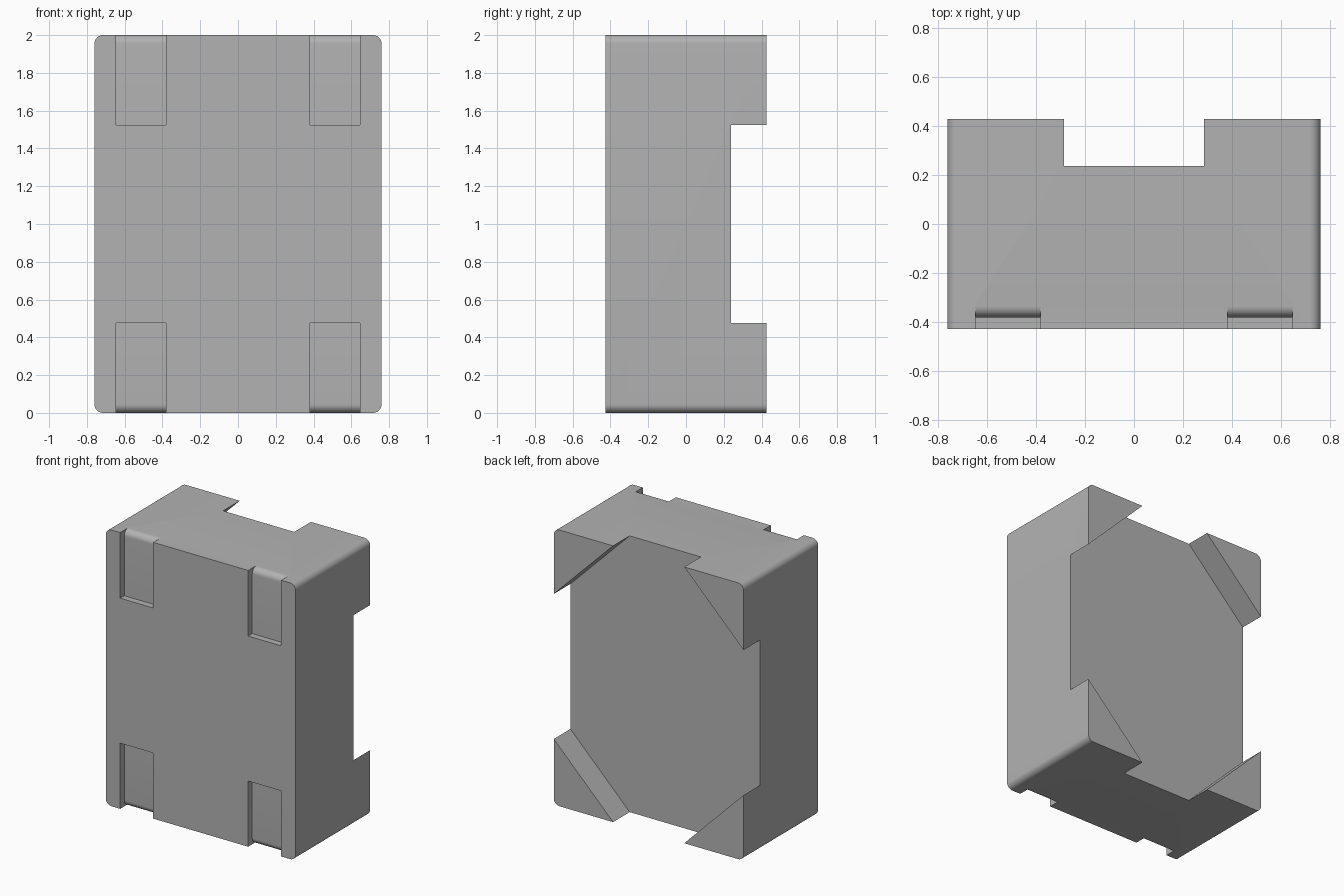
import bpy, math
from mathutils import Vector

if "Cube" in bpy.data.objects:
    bpy.data.objects.remove(bpy.data.objects["Cube"], do_unlink=True)

W, D, H = 0.76, 0.427, 1.0      # half sizes
R = 0.045                       # rounding radius
SEGMENTS = 10

grey = bpy.data.materials.new("plain grey")
grey.use_nodes = True
grey.diffuse_color = (0.45, 0.45, 0.45, 1)
grey.node_tree.nodes["Principled BSDF"].inputs["Base Color"].default_value = grey.diffuse_color


def arc(cu, cv, start, end):
    """Points of a rounded corner, in degrees."""
    angles = [math.radians(start + (end - start) * i / SEGMENTS) for i in range(SEGMENTS + 1)]
    return [(cu + R * math.cos(a), cv + R * math.sin(a)) for a in angles]


def prism(name, outline, low, high, place):
    """Extrude a 2D outline from low to high; place maps (u, v, w) to x, y, z."""
    n = len(outline)
    verts = [place(u, v, w) for w in (low, high) for u, v in outline]
    faces = [tuple(range(n)), tuple(reversed(range(n, 2 * n)))]
    faces += [(i, n + i, n + (i + 1) % n, (i + 1) % n) for i in range(n)]
    mesh = bpy.data.meshes.new(name)
    mesh.from_pydata([Vector(v) for v in verts], [], faces)
    mesh.materials.append(grey)
    obj = bpy.data.objects.new(name, mesh)
    bpy.context.collection.objects.link(obj)
    bpy.ops.object.select_all(action='DESELECT')
    obj.select_set(True)
    bpy.context.view_layer.objects.active = obj
    bpy.ops.object.mode_set(mode='EDIT')
    bpy.ops.mesh.select_all(action='SELECT')
    bpy.ops.mesh.normals_make_consistent(inside=False)
    bpy.ops.object.mode_set(mode='OBJECT')
    return obj


# Block with four rounded upright-plane corners
outline = []
for sx, sz, start in ((1, 1, 0), (-1, 1, 90), (-1, -1, 180), (1, -1, 270)):
    outline += arc(sx * (W - R), H + sz * (H - R), start, start + 90)
body = prism("block_body", outline, -D, D, lambda u, v, w: (u, w, v))

# Diamond cutter leaves a triangular foot at each back corner
reach = 1.285
diamond = [(reach, H), (0, H + reach), (-reach, H), (0, H - reach)]
cutters = [prism("back_recess_cutter", diamond, 0.237, 0.6, lambda u, v, w: (u, w, v))]

# Front notches, open at the end, with a rounded lip
floor = -0.38
notch = [(-0.6, 0.525), (floor, 0.525)]
notch += arc(floor + R, H - R, 180, 90)
notch += [(floor + R, 1.1), (-0.6, 1.1)]
for sx in (-1, 1):
    for sz in (-1, 1):
        cutters.append(prism("notch_cutter", notch, 0.38, 0.645,
                             lambda u, v, w: (sx * w, u, H + sz * v)))

# Cut the block, then discard the cutters
bpy.ops.object.select_all(action='DESELECT')
body.select_set(True)
bpy.context.view_layer.objects.active = body
for cutter in cutters:
    cutter.hide_render = True
    cut = body.modifiers.new("cut", 'BOOLEAN')
    cut.operation = 'DIFFERENCE'
    cut.solver = 'EXACT'
    cut.object = cutter
    bpy.ops.object.modifier_apply(modifier=cut.name)
for cutter in cutters:
    bpy.data.objects.remove(cutter, do_unlink=True)
bpy.ops.object.shade_smooth_by_angle(angle=math.radians(30))
